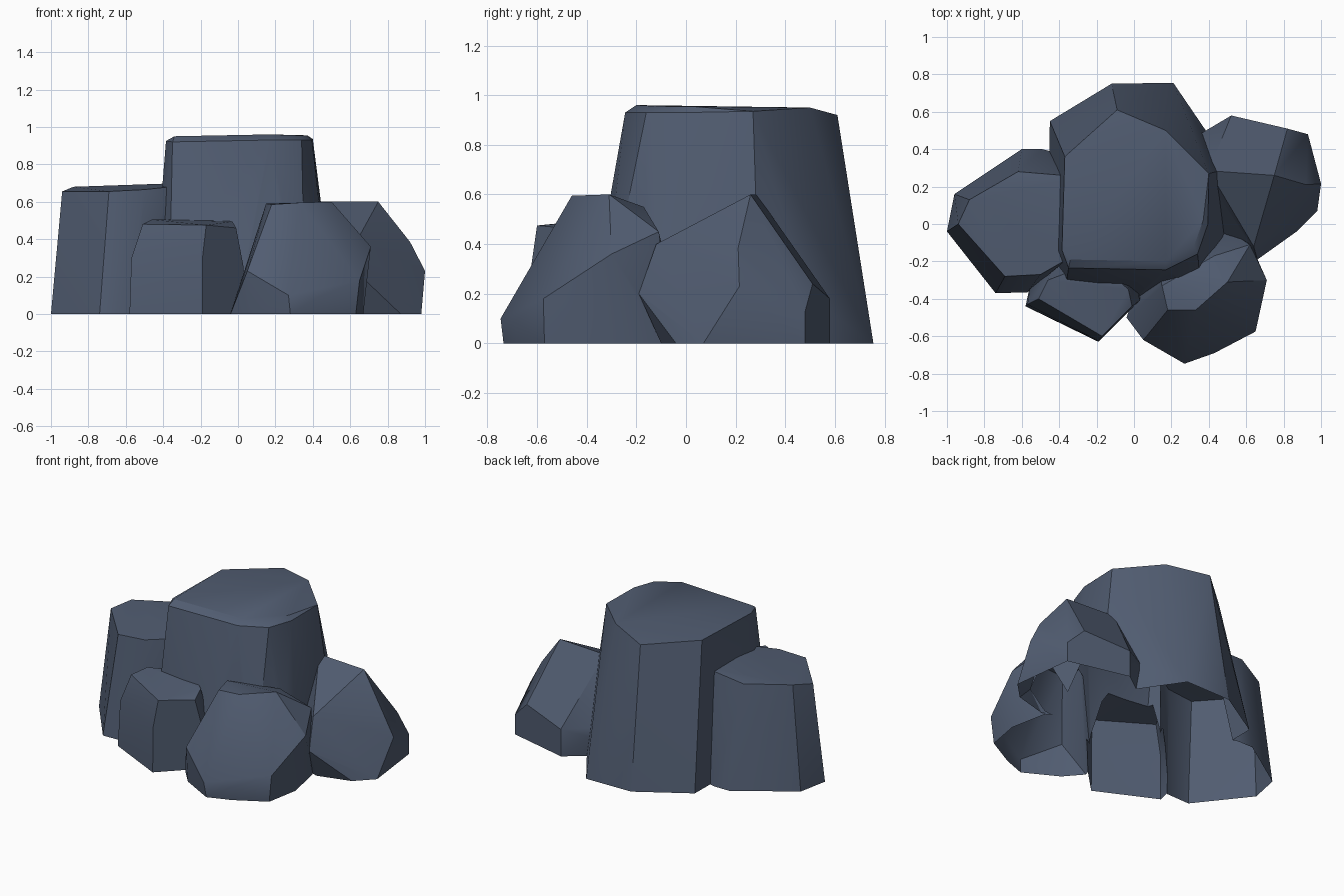
import bpy, bmesh

if "Cube" in bpy.data.objects:
    bpy.data.objects.remove(bpy.data.objects["Cube"])

stone = bpy.data.materials.new("slate_blue_stone")
stone.diffuse_color = (0.082, 0.108, 0.165, 1)
stone.use_nodes = True
stone.node_tree.nodes["Principled BSDF"].inputs["Base Color"].default_value = stone.diffuse_color


def boulder(name, base, upper):
    """Faceted boulder: convex hull of a ground outline (x, y) and upper corners (x, y, z)."""
    bm = bmesh.new()
    for p in [(x, y, 0) for x, y in base] + upper:
        bm.verts.new(p)
    res = bmesh.ops.convex_hull(bm, input=bm.verts)
    junk = {g for g in res["geom_interior"] + res["geom_unused"] if isinstance(g, bmesh.types.BMVert)}
    bmesh.ops.delete(bm, geom=list(junk), context='VERTS')
    bmesh.ops.dissolve_limit(bm, angle_limit=0.03, verts=bm.verts, edges=bm.edges)
    bmesh.ops.recalc_face_normals(bm, faces=bm.faces)
    me = bpy.data.meshes.new(name)
    bm.to_mesh(me)
    bm.free()
    me.materials.append(stone)
    ob = bpy.data.objects.new(name, me)
    bpy.context.collection.objects.link(ob)
    return ob


# Tall central boulder with a chamfered flat top
main = boulder("rock_cluster",
    [(-.45, .55), (-.12, .75), (.21, .755), (.52, .3), (.5, -.1),
     (.36, -.35), (0, -.41), (-.37, -.37), (-.46, -.14)],
    [(-.34, -.19, .95), (.17, -.2, .96), (.32, -.12, .955), (.37, .02, .955),
     (-.35, -.235, .92), (.17, -.245, .93), (.34, -.16, .93), (.395, 0, .93),
     (.40, .27, .935), (.17, .5, .95), (-.09, .61, .92), (-.37, .36, .93),
     (-.385, -.14, .925)])

# Left block
left = boulder("left_boulder",
    [(-1, -.04), (-.74, -.37), (-.57, -.365), (-.3, -.15), (-.3, .35),
     (-.49, .4), (-.6, .4), (-.96, .16)],
    [(-.94, 0, .655), (-.69, -.28, .655), (-.5, -.27, .665), (-.36, -.19, .68),
     (-.88, .13, .68), (-.62, .28, .675), (-.38, .26, .69), (-.3, 0, .70)])

# Small front block
small = boulder("small_front_boulder",
    [(-.58, -.44), (-.19, -.63), (.04, -.4), (0, -.2), (-.4, -.15), (-.55, -.3)],
    [(-.57, -.43, .3), (-.19, -.625, .3), (.03, -.41, .25), (-.51, -.4, .48),
     (-.17, -.6, .475), (-.01, -.44, .46), (-.03, -.35, .495),
     (-.46, -.3, .505), (-.2, -.2, .505)])

# Rounded front right boulder
front = boulder("front_right_boulder",
    [(-.04, -.5), (.06, -.615), (.28, -.735), (.43, -.68), (.63, -.57),
     (.67, -.35), (.62, -.1), (.45, 0), (.1, -.1)],
    [(.05, -.62, .23), (.27, -.747, .1), (.43, -.69, .09), (.65, -.575, .18),
     (.71, -.3, .36), (.18, -.46, .585), (.33, -.46, .595), (.5, -.31, .6),
     (.15, -.33, .59), (.43, -.17, .55), (.62, -.11, .45)])

# Wedge-shaped right boulder
right = boulder("right_boulder",
    [(.98, .07), (.87, -.04), (.65, -.1), (.35, 0), (.3, .42), (.52, .58), (.93, .48)],
    [(.75, .26, .6), (.4, .285, .6), (.92, .21, .385), (1, .215, .23),
     (.93, .48, .13), (.52, .58, .18), (.82, .51, .24), (.3, .45, .2),
     (.64, -.12, .4), (.66, -.19, .2)])

# Fuse the boulders into one hollow shell
for ob in (left, small, front, right):
    mod = main.modifiers.new("fuse", 'BOOLEAN')
    mod.operation, mod.solver, mod.object = 'UNION', 'EXACT', ob
deps = bpy.context.evaluated_depsgraph_get()
shell = bpy.data.meshes.new_from_object(main.evaluated_get(deps))
main.modifiers.clear()
main.data = shell
for ob in (left, small, front, right):
    bpy.data.objects.remove(ob)

# Open underside
bm = bmesh.new()
bm.from_mesh(shell)
under = [f for f in bm.faces if f.normal.z < -.9 and f.calc_center_median().z < .02]
bmesh.ops.delete(bm, geom=under, context='FACES')
bm.to_mesh(shell)
bm.free()

# Soft facets with crisp ridges
bpy.context.view_layer.objects.active = main
main.select_set(True)
bpy.ops.object.shade_smooth_by_angle(angle=0.52)
